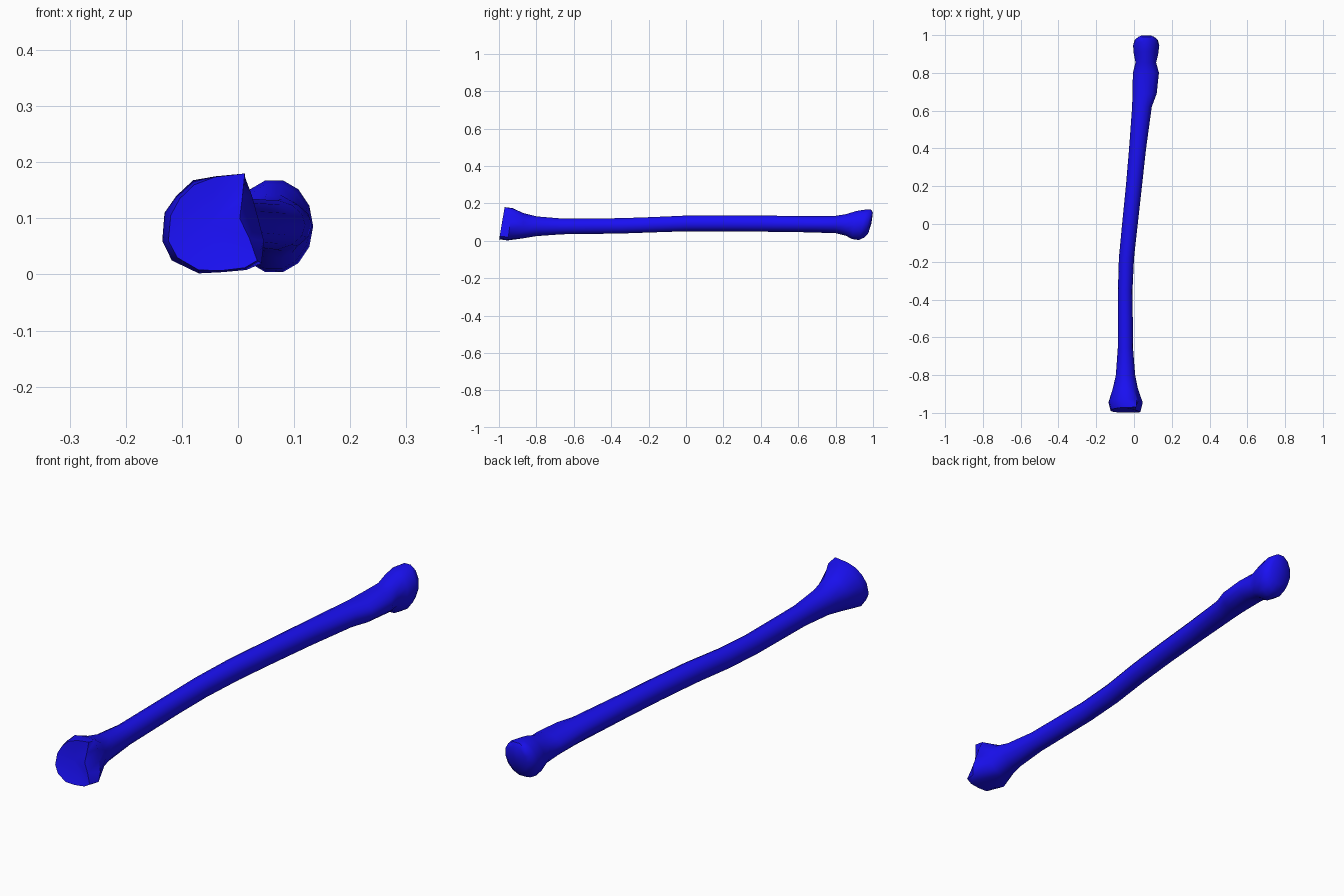
import bpy, bmesh, math

if "Cube" in bpy.data.objects:
    bpy.data.objects.remove(bpy.data.objects["Cube"])

SIDES = 14

def ellipse(y, x0, x1, z0, z1, tilt=0.0):
    """Ring of points filling the box x0..x1, z0..z1, leaning by tilt."""
    cx, cz, rx, rz = (x0 + x1) / 2, (z0 + z1) / 2, (x1 - x0) / 2, (z1 - z0) / 2
    ring = []
    for i in range(SIDES):
        a = math.tau * i / SIDES
        z = cz + rz * math.sin(a)
        ring.append((cx + rx * math.cos(a), y + tilt * (z - cz), z))
    return ring

def outline(y, points, tilt):
    return [(x, y + tilt * (z - 0.09), z) for x, z in points]

# Wrist end: rim with the side notch, then the widest outline behind it
rim = [(0.003, .10), (0.008, .14), (0.012, .18), (-.04, .174), (-.078, .16),
       (-.104, .135), (-.12, .105), (-.124, .06), (-.108, .03), (-.07, .008),
       (-.03, .007), (.012, .012), (.034, .025), (.02, .065)]
flare = [(.036, .10), (.025, .14), (.013, .172), (-.04, .175), (-.08, .168),
         (-.11, .14), (-.131, .11), (-.135, .06), (-.118, .025), (-.07, .002),
         (-.03, .004), (.015, .008), (.042, .02), (.046, .06)]
rings = [outline(-0.985, rim, 0.17), outline(-0.94, flare, 0.15)]

# Shaft, bump and neck: y, x range, z range
for row in [(-.87, -.112, .02, .012, .15), (-.80, -.096, .006, .024, .132),
            (-.66, -.086, -.005, .034, .12), (-.35, -.085, -.008, .038, .122),
            (-.18, -.08, 0, .044, .128), (0, -.063, .02, .05, .136),
            (.2, -.043, .042, .05, .137), (.4, -.026, .064, .048, .136),
            (.62, -.01, .094, .045, .134), (.69, -.008, .12, .043, .134),
            (.80, -.006, .132, .04, .135), (.855, .008, .117, .026, .144)]:
    rings.append(ellipse(*row))

# Elbow head, leaning back at the bottom
for row in [(.90, -.001, .128, .008, .162, .18), (.945, -.005, .134, .002, .17, .25),
            (.972, .003, .127, .016, .168, .25), (.987, .022, .108, .04, .152, .22)]:
    rings.append(ellipse(*row))

# Loft the rings and close both ends with fans
bm = bmesh.new()
loops = [[bm.verts.new(p) for p in ring] for ring in rings]
for a, b in zip(loops, loops[1:]):
    for i in range(SIDES):
        j = (i + 1) % SIDES
        bm.faces.new((a[i], a[j], b[j], b[i]))
for loop, tip in ((loops[0], (-.05, -.972, .09)), (loops[-1], (.065, .992, .096))):
    centre = bm.verts.new(tip)
    for i in range(SIDES):
        bm.faces.new((loop[i], loop[(i + 1) % SIDES], centre))
bmesh.ops.recalc_face_normals(bm, faces=bm.faces)

mesh = bpy.data.meshes.new("forearm_bone")
bm.to_mesh(mesh)
bm.free()
bone = bpy.data.objects.new("forearm_bone", mesh)
bpy.context.collection.objects.link(bone)

blue = bpy.data.materials.new("blue")
blue.diffuse_color = (0.01, 0.005, 0.9, 1)
blue.use_nodes = True
blue.node_tree.nodes["Principled BSDF"].inputs["Base Color"].default_value = blue.diffuse_color
mesh.materials.append(blue)

bpy.context.view_layer.objects.active = bone
bone.select_set(True)
bpy.ops.object.shade_smooth_by_angle(angle=math.radians(50))
